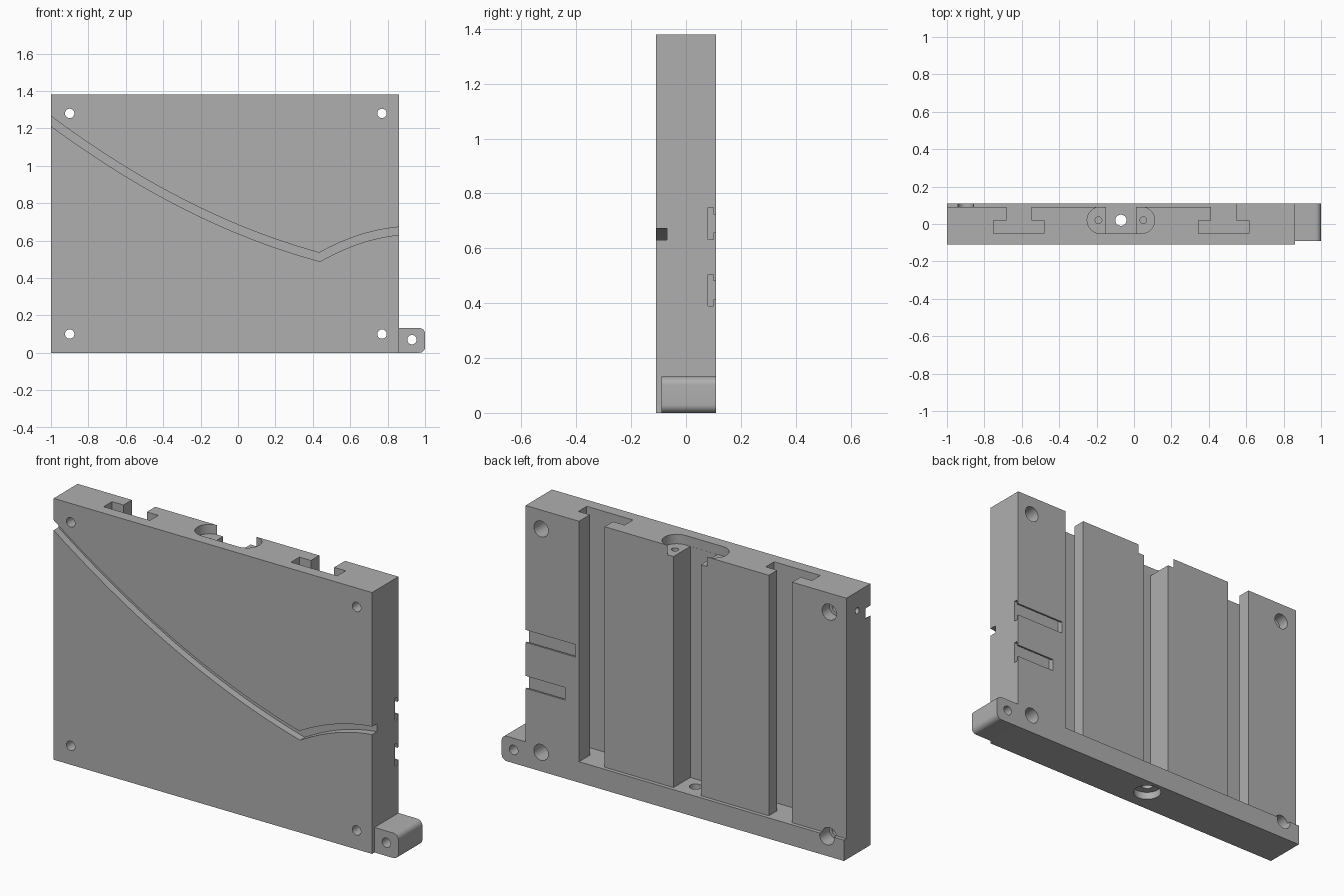
import bpy, bmesh, math
from mathutils import Vector

cube = bpy.data.objects.get("Cube")
if cube:
    bpy.data.objects.remove(cube, do_unlink=True)

grey = bpy.data.materials.new("plain grey")
grey.use_nodes = True
COLOR = (0.43, 0.43, 0.43, 1)
grey.diffuse_color = COLOR
grey.node_tree.nodes["Principled BSDF"].inputs["Base Color"].default_value = COLOR


def prism(name, profile, axis, lo, hi):
    """Extrude a 2D profile along an axis; profile holds the other two axes in xyz order."""
    def point(p, d):
        v = list(p)
        v.insert("xyz".index(axis), d)
        return Vector(v)
    bm = bmesh.new()
    face = bm.faces.new([bm.verts.new(point(p, lo)) for p in profile])
    new = bmesh.ops.extrude_face_region(bm, geom=[face])["geom"]
    shift = point((0, 0), hi - lo)
    bmesh.ops.translate(bm, vec=shift, verts=[g for g in new if isinstance(g, bmesh.types.BMVert)])
    bmesh.ops.recalc_face_normals(bm, faces=bm.faces)
    mesh = bpy.data.meshes.new(name)
    bm.to_mesh(mesh)
    bm.free()
    mesh.materials.append(grey)
    obj = bpy.data.objects.new(name, mesh)
    bpy.context.collection.objects.link(obj)
    return obj


def rect(a0, a1, b0, b1):
    return [(a0, b0), (a1, b0), (a1, b1), (a0, b1)]


def arc(ca, cb, r, start, end, n):
    angles = [math.radians(start + (end - start) * i / n) for i in range(n + 1)]
    return [(ca + r * math.cos(t), cb + r * math.sin(t)) for t in angles]


def circle(ca, cb, r, n=32):
    return arc(ca, cb, r, 0, 360, n)[:-1]


def cut(target, profile, axis, lo, hi):
    """Subtract a prism from the target."""
    cutter = prism("cutter", profile, axis, lo, hi)
    cutter.hide_render = True
    mod = target.modifiers.new("cut", "BOOLEAN")
    mod.operation, mod.solver, mod.object = "DIFFERENCE", "EXACT", cutter
    bpy.context.view_layer.objects.active = target
    bpy.ops.object.modifier_apply(modifier=mod.name)
    bpy.data.objects.remove(cutter, do_unlink=True)


def smooth(obj):
    bpy.ops.object.select_all(action="DESELECT")
    obj.select_set(True)
    bpy.context.view_layer.objects.active = obj
    bpy.ops.object.shade_smooth_by_angle(angle=math.radians(25))


LEFT, RIGHT, BACK, TOP, RAIL = 0.86, -1.0, 0.11, 1.38, 0.11
OUT = 1.6  # reach beyond the body

# Main panel with the back stepped in above the bottom rail
panel = prism("panel", rect(RIGHT, LEFT, -BACK, BACK), "z", 0, TOP)
cut(panel, rect(-OUT, 0.48, 0.09, 0.3), "z", RAIL, OUT)

# Two vertical T slots
for x in (-0.615, 0.48):
    n, w = 0.068, 0.135
    tee = [(x - n, 0.3), (x - n, 0.02), (x - w, 0.02), (x - w, -0.05),
           (x + w, -0.05), (x + w, 0.02), (x + n, 0.02), (x + n, 0.3)]
    cut(panel, tee, "z", RAIL, OUT)

# Central channel, rounded pocket at its top and small pilot holes
MID, DEEP = -0.07, 0.02
cut(panel, rect(MID - 0.08, MID + 0.08, -0.05, 0.3), "z", RAIL, OUT)
pocket = (arc(MID + 0.11, DEEP, 0.0705, -90, 90, 20)
          + arc(MID - 0.11, DEEP, 0.0705, 90, 270, 20))
cut(panel, pocket, "z", TOP - 0.05, OUT)
for side in (-1, 1):
    cut(panel, circle(MID + side * 0.12, DEEP, 0.018), "z", TOP - 0.2, OUT)

# Vertical hole through the rail, counterbored underneath
cut(panel, circle(MID, DEEP, 0.03), "z", -0.1, 0.2)
cut(panel, circle(MID, DEEP, 0.07), "z", -0.1, 0.04)

# Corner screw holes, counterbored from the back
for x, seat in ((-0.9, 0.03), (0.77, -0.03)):
    for z in (0.1, 1.28):
        cut(panel, circle(x, z, 0.025), "y", -0.3, 0.3)
        cut(panel, circle(x, z, 0.042), "y", seat, 0.3)

# Side hole into the upper corner screw hole
cut(panel, circle(0.0, 1.28, 0.016), "x", -1.2, -0.9)

# Short undercut slots on the back edge
for z, end in ((0.69, 0.57), (0.447, 0.63)):
    n, w = 0.033, 0.058
    tee = [(0.3, z - n), (0.1, z - n), (0.1, z - w), (0.08, z - w),
           (0.08, z + w), (0.1, z + w), (0.1, z + n), (0.3, z + n)]
    cut(panel, tee, "x", end, OUT)


# Curved groove across the front
def sweep(start, end, bow, n=24):
    pts = []
    for i in range(n + 1):
        t = i / n
        p = Vector(start).lerp(Vector(end), t)
        pts.append((p.x, p.y + 4 * bow * t * (1 - t)))
    return pts


upper = sweep((RIGHT, 1.265), (0.435, 0.535), -0.085) + sweep((0.435, 0.535), (LEFT, 0.672), 0.025)[1:]
lower = sweep((RIGHT, 1.212), (0.44, 0.488), -0.085) + sweep((0.44, 0.488), (LEFT, 0.63), 0.025)[1:]
upper = [(-1.05, 1.305)] + upper + [(0.9, 0.676)]
lower = [(-1.05, 1.252)] + lower + [(0.9, 0.634)]
cut(panel, upper + lower[::-1], "y", -0.3, -0.07)
smooth(panel)

# Mounting tab with rounded outer edges and a screw hole
r, high = 0.03, 0.132
outline = ([(LEFT, 0)] + arc(1 - r, r, r, -90, 0, 8)
           + arc(1 - r, high - r, r, 0, 90, 8) + [(LEFT, high)])
tab = prism("mounting_tab", outline, "y", -0.09, BACK)
cut(tab, circle(0.93, 0.07, 0.025), "y", -0.3, 0.3)
smooth(tab)
